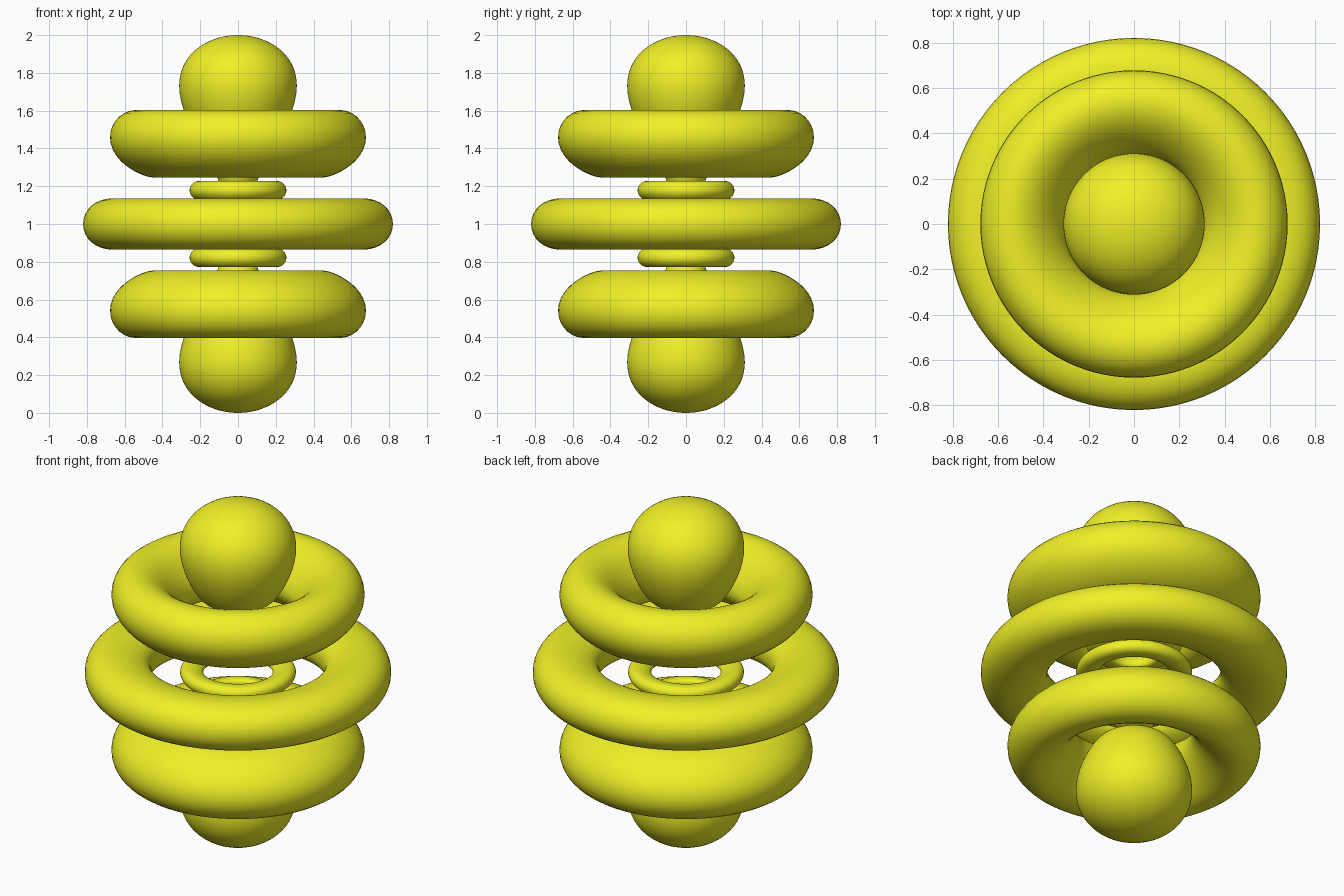
import bpy, bmesh, math
from mathutils import Vector

if "Cube" in bpy.data.objects:
    bpy.data.objects.remove(bpy.data.objects["Cube"])

TIP = 25.8                      # radial coordinate that maps to one unit
ROOT = math.sqrt(21)
INNER, OUTER = 11 - ROOT, 11 + ROOT   # radii of the two shells

mat = bpy.data.materials.new("yellow")
mat.diffuse_color = (0.87, 0.88, 0.02, 1)
mat.use_nodes = True
mat.node_tree.nodes["Principled BSDF"].inputs["Base Color"].default_value = mat.diffuse_color


def field(x, z):
    """Wave strength in the half plane (x outward, z up)."""
    d = math.hypot(x, z)
    if d < 1e-6:
        return 0
    r, c2 = d * TIP, (z / d) ** 2
    angular = (35 * c2 * c2 - 30 * c2 + 3) / 8
    return r ** 5 * (r - 10) * math.exp(-r / 2) * angular


LEVEL = field(0, 1)


def edge_point(cx, cz, angle):
    """Walk from a lobe centre to where the field drops to the level."""
    sign = math.copysign(1, field(cx, cz))
    dx, dz = math.cos(angle), math.sin(angle)
    inside = lambda t: sign * field(cx + t * dx, cz + t * dz) > LEVEL
    step, hi = 0.004, 0.004
    while inside(hi):
        hi += step
    lo = hi - step
    for _ in range(25):
        mid = (lo + hi) / 2
        lo, hi = (mid, hi) if inside(mid) else (lo, mid)
    return cx + lo * dx, cz + lo * dz


def revolve(name, cx, cz, steps=48, segments=96):
    """Spin the outline of one lobe about the vertical axis."""
    polar = cx == 0
    if polar:
        angles = [-math.pi / 2 + math.pi * i / steps for i in range(steps + 1)]
    else:
        angles = [2 * math.pi * i / steps for i in range(steps)]
    outline = [edge_point(cx, cz, a) for a in angles]
    if polar:
        outline[0] = (0, outline[0][1])
        outline[-1] = (0, outline[-1][1])
    bm = bmesh.new()
    verts = [bm.verts.new((x, 0, z + 1)) for x, z in outline]
    edges = [bm.edges.new(p) for p in zip(verts, verts[1:])]
    if not polar:
        edges.append(bm.edges.new((verts[-1], verts[0])))
    bmesh.ops.spin(bm, geom=verts + edges, cent=(0, 0, 0), axis=(0, 0, 1),
                   angle=2 * math.pi, steps=segments)
    bmesh.ops.remove_doubles(bm, verts=bm.verts, dist=1e-5)
    bmesh.ops.recalc_face_normals(bm, faces=bm.faces)
    for f in bm.faces:
        f.smooth = True
    mesh = bpy.data.meshes.new(name)
    bm.to_mesh(mesh)
    bm.free()
    mesh.materials.append(mat)
    bpy.context.collection.objects.link(bpy.data.objects.new(name, mesh))


cone_cos = math.sqrt(3 / 7)
cone_sin = math.sqrt(4 / 7)
for shell, radius in (("inner", INNER / TIP), ("outer", OUTER / TIP)):
    # ring around the middle
    revolve(shell + "_middle_ring", radius, 0)
    for side, s in (("upper", 1), ("lower", -1)):
        # end lobe on the axis and the slanted ring beside it
        revolve(f"{shell}_{side}_lobe", 0, s * radius)
        revolve(f"{shell}_{side}_ring", radius * cone_sin, s * radius * cone_cos)
